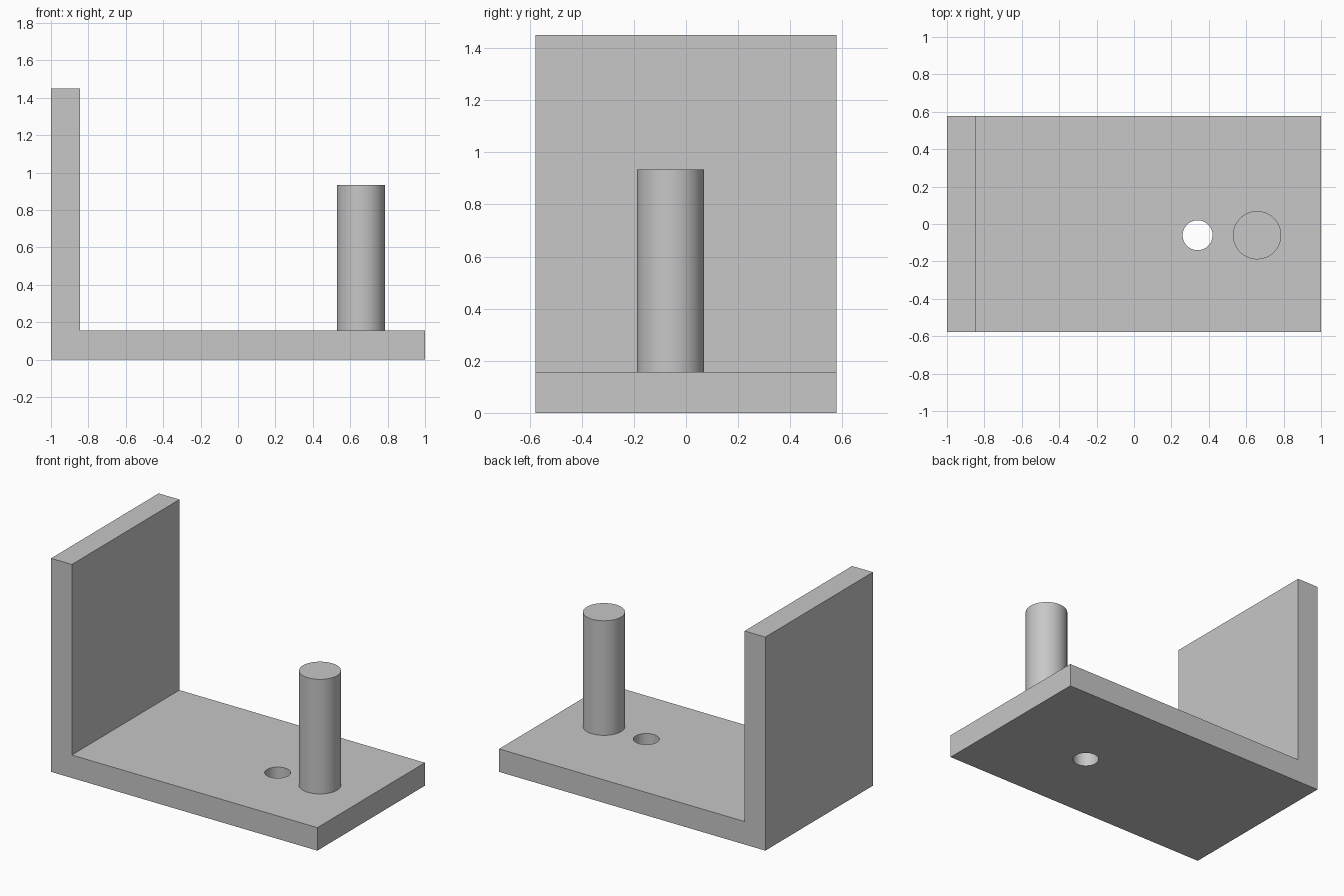
import bpy
import math

cube = bpy.data.objects.get("Cube")
if cube:
    bpy.data.objects.remove(cube, do_unlink=True)

WIDTH = 1.154        # depth of the bracket along y
THICK = 0.156        # sheet thickness
HEIGHT = 1.45
AXIS_Y = -0.06       # line shared by hole and peg

# Single grey material
grey = bpy.data.materials.new("plain grey")
grey.use_nodes = True
colour = (0.57, 0.57, 0.57, 1)
grey.diffuse_color = colour
grey.node_tree.nodes["Principled BSDF"].inputs["Base Color"].default_value = colour


def add_cylinder(name, x, radius, bottom, top):
    bpy.ops.mesh.primitive_cylinder_add(
        vertices=64, radius=radius, depth=top - bottom,
        location=(x, AXIS_Y, (bottom + top) / 2))
    obj = bpy.context.object
    obj.name = name
    obj.data.materials.append(grey)
    return obj


def shade(obj):
    bpy.ops.object.select_all(action="DESELECT")
    obj.select_set(True)
    bpy.context.view_layer.objects.active = obj
    bpy.ops.object.shade_smooth_by_angle(angle=math.radians(30))


# L-shaped bracket: side profile extruded along y
profile = [(-1, 0), (1, 0), (1, THICK), (-1 + THICK, THICK),
           (-1 + THICK, HEIGHT), (-1, HEIGHT)]
n = len(profile)
verts = [(x, y, z) for y in (-WIDTH / 2, WIDTH / 2) for x, z in profile]
faces = [tuple(range(n)), tuple(reversed(range(n, 2 * n)))]
faces += [(i, i + n, (i + 1) % n + n, (i + 1) % n) for i in range(n)]
mesh = bpy.data.meshes.new("bracket")
mesh.from_pydata(verts, [], faces)
mesh.materials.append(grey)
bracket = bpy.data.objects.new("bracket", mesh)
bpy.context.collection.objects.link(bracket)

# Through hole in the base
cutter = add_cylinder("hole_cutter", 0.34, 0.08, -0.1, THICK + 0.1)
cutter.hide_render = True
cut = bracket.modifiers.new("hole", "BOOLEAN")
cut.operation = "DIFFERENCE"
cut.solver = "EXACT"
cut.object = cutter
bpy.context.view_layer.objects.active = bracket
bpy.ops.object.modifier_apply(modifier=cut.name)
bpy.data.objects.remove(cutter, do_unlink=True)
shade(bracket)

# Upright peg on the base
peg = add_cylinder("peg", 0.658, 0.129, THICK, 0.934)
shade(peg)
